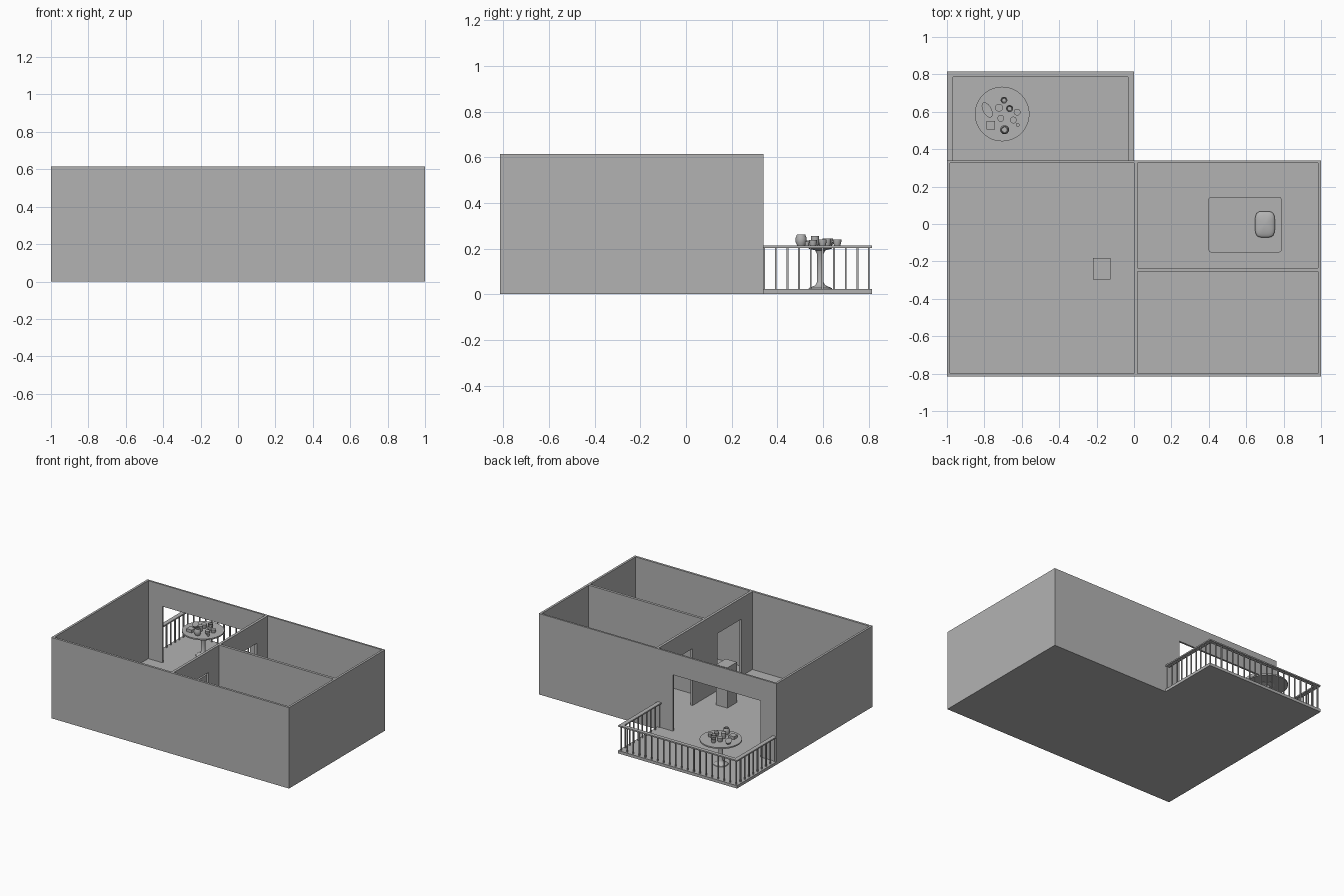
import bpy, bmesh, math
from mathutils import Matrix

if "Cube" in bpy.data.objects:
    bpy.data.objects.remove(bpy.data.objects["Cube"])

grey = bpy.data.materials.new("plain grey")
grey.diffuse_color = (0.45, 0.45, 0.45, 1)
grey.use_nodes = True
grey.node_tree.nodes["Principled BSDF"].inputs["Base Color"].default_value = grey.diffuse_color
FLOOR, TOP, RAIL = 0.022, 0.615, 0.213


def finish(name, bm, smooth=False):
    bmesh.ops.recalc_face_normals(bm, faces=bm.faces[:])
    me = bpy.data.meshes.new(name)
    bm.to_mesh(me)
    bm.free()
    me.materials.append(grey)
    ob = bpy.data.objects.new(name, me)
    bpy.context.scene.collection.objects.link(ob)
    if smooth:
        bpy.ops.object.select_all(action='DESELECT')
        ob.select_set(True)
        bpy.context.view_layer.objects.active = ob
        bpy.ops.object.shade_smooth_by_angle(angle=math.radians(40))
    return ob


def add_box(bm, x0, x1, y0, y1, z0, z1):
    m = Matrix.Translation(((x0 + x1) / 2, (y0 + y1) / 2, (z0 + z1) / 2))
    m = m @ Matrix.Diagonal((x1 - x0, y1 - y0, z1 - z0, 1))
    return bmesh.ops.create_cube(bm, size=1, matrix=m)["verts"]


def box(name, *dims):
    bm = bmesh.new()
    add_box(bm, *dims)
    return finish(name, bm)


def lathe(name, profile, x, y, z, n=24, sx=1, sy=1, turn=0):
    """Revolve (radius, height) points round a vertical axis."""
    bm = bmesh.new()
    vs = [bm.verts.new((r, 0, h)) for r, h in profile]
    es = [bm.edges.new(p) for p in zip(vs, vs[1:])]
    bmesh.ops.spin(bm, geom=vs + es, cent=(0, 0, 0), axis=(0, 0, 1),
                   angle=math.tau, steps=n)
    bmesh.ops.remove_doubles(bm, verts=bm.verts[:], dist=1e-5)
    m = (Matrix.Translation((x, y, z)) @ Matrix.Rotation(turn, 4, 'Z')
         @ Matrix.Diagonal((sx, sy, 1, 1)))
    bmesh.ops.transform(bm, matrix=m, verts=bm.verts[:])
    return finish(name, bm, True)


# House: solid block with rooms and doorways cut out
house = box("house_walls", -1, 1, -0.815, 0.34, 0, TOP)
cuts = [
    (-0.983, 0.0, -0.798, 0.326, FLOOR, 0.8),      # left room
    (0.02, 0.983, -0.235, 0.326, FLOOR, 0.8),      # back right room
    (0.02, 0.983, -0.798, -0.255, FLOOR, 0.8),     # front right room
    (-0.864, -0.127, 0.30, 0.36, FLOOR, 0.45),     # balcony opening
    (-0.02, 0.04, -0.08, 0.20, FLOOR, 0.455),      # back doorway
    (-0.02, 0.04, -0.667, -0.38, FLOOR, 0.455),    # front doorway
]
cutters = []
for c in cuts:
    cutter = box("room_cutter", *c)
    cutter.hide_render = True
    mod = house.modifiers.new("cut", 'BOOLEAN')
    mod.operation, mod.solver, mod.object = 'DIFFERENCE', 'EXACT', cutter
    cutters.append(cutter)
deps = bpy.context.evaluated_depsgraph_get()
cut_mesh = bpy.data.meshes.new_from_object(house.evaluated_get(deps))
house.modifiers.clear()
house.data = cut_mesh
for cutter in cutters:
    bpy.data.objects.remove(cutter)

# Balcony slab
box("balcony_floor", -1, 0, 0.34, 0.815, 0, FLOOR)

# Handrail as one U-shaped bar
bm = bmesh.new()
pts = [(-1, 0.34), (-1, 0.815), (0, 0.815), (0, 0.34),
       (-0.032, 0.34), (-0.032, 0.786), (-0.968, 0.786), (-0.968, 0.34)]
face = bm.faces.new([bm.verts.new((x, y, RAIL - 0.01)) for x, y in pts])
ext = bmesh.ops.extrude_face_region(bm, geom=[face])["geom"]
bmesh.ops.translate(bm, vec=(0, 0, 0.01),
                    verts=[v for v in ext if isinstance(v, bmesh.types.BMVert)])
finish("handrail", bm)

# Balusters along three sides
bm = bmesh.new()
spots = [(x, 0.342 + i * 0.0511) for x in (-0.984, -0.016) for i in range(9)]
spots += [(-0.984 + i * 0.968 / 19, 0.80) for i in range(20)]
for x, y in spots:
    add_box(bm, x - 0.004, x + 0.004, y - 0.004, y + 0.004, FLOOR - 0.002, RAIL - 0.008)
finish("balusters", bm)

# Round pedestal table
TX, TY = -0.705, 0.588
lathe("table_top", [(0, -0.01), (0.146, -0.01), (0.146, 0), (0, 0)], TX, TY, RAIL, 48)
lathe("table_pedestal",
      [(0, 0), (0.052, 0), (0.05, 0.005), (0.022, 0.017), (0.015, 0.03),
       (0.015, 0.155), (0.022, 0.17), (0.052, 0.178), (0.052, 0.182), (0, 0.182)],
      TX, TY, FLOOR)


# Tableware: open cups, bowls, pot, plates
def cup(name, x, y, r, h, base=0.75):
    t = 0.003
    lathe(name, [(0, 0), (r * base, 0), (r, h * 0.6), (r, h), (r - t, h),
                 (r - t, h * 0.6), (r * base - t, t), (0, t)], x, y, RAIL)


cup("cup_back", -0.695, 0.662, 0.018, 0.026)
cup("cup_middle", -0.665, 0.617, 0.019, 0.032)
lathe("pot", [(0, 0), (0.017, 0), (0.024, 0.015), (0.024, 0.033), (0.018, 0.049),
              (0.015, 0.049), (0.02, 0.033), (0.02, 0.015), (0.014, 0.004), (0, 0.004)],
      -0.692, 0.504, RAIL)
for i, (x, y, r, h) in enumerate([(-0.722, 0.622, 0.021, 0.03), (-0.625, 0.598, 0.018, 0.026),
                                  (-0.645, 0.556, 0.018, 0.024), (-0.712, 0.565, 0.018, 0.042),
                                  (-0.622, 0.53, 0.01, 0.018)]):
    lathe(f"jar_{i + 1}", [(0, 0), (r * 0.75, 0), (r, h * 0.7), (r, h), (0, h)], x, y, RAIL)
lathe("oval_dish", [(0, 0), (0.7, 0), (1, 0.016), (0.9, 0.016), (0, 0.012)],
      -0.785, 0.61, RAIL, 32, 0.023, 0.045, math.radians(28))
box("square_box", -0.788, -0.742, 0.504, 0.55, RAIL, RAIL + 0.022)

# Cabinet in the left room
box("cabinet", -0.22, -0.125, -0.298, -0.182, FLOOR, 0.328)

# Bed with rounded corners
bm = bmesh.new()
add_box(bm, 0.398, 0.79, -0.152, 0.145, FLOOR, 0.12)
upright = [e for e in bm.edges if abs(e.verts[0].co.z - e.verts[1].co.z) > 0.01]
bmesh.ops.bevel(bm, geom=upright, offset=0.016, segments=4, profile=0.5, affect='EDGES')
finish("bed", bm, True)

# Pillow: soft squarish cushion
bm = bmesh.new()
bmesh.ops.create_uvsphere(bm, u_segments=32, v_segments=12, radius=1)
for v in bm.verts:
    x, y, z = v.co
    k = max((x ** 4 + y ** 4) ** 0.25, 1e-6)
    s = math.hypot(x, y) / k
    v.co = (0.70 + x * s * 0.053, -0.002 + y * s * 0.07, 0.133 + z * 0.018)
finish("pillow", bm, True)
